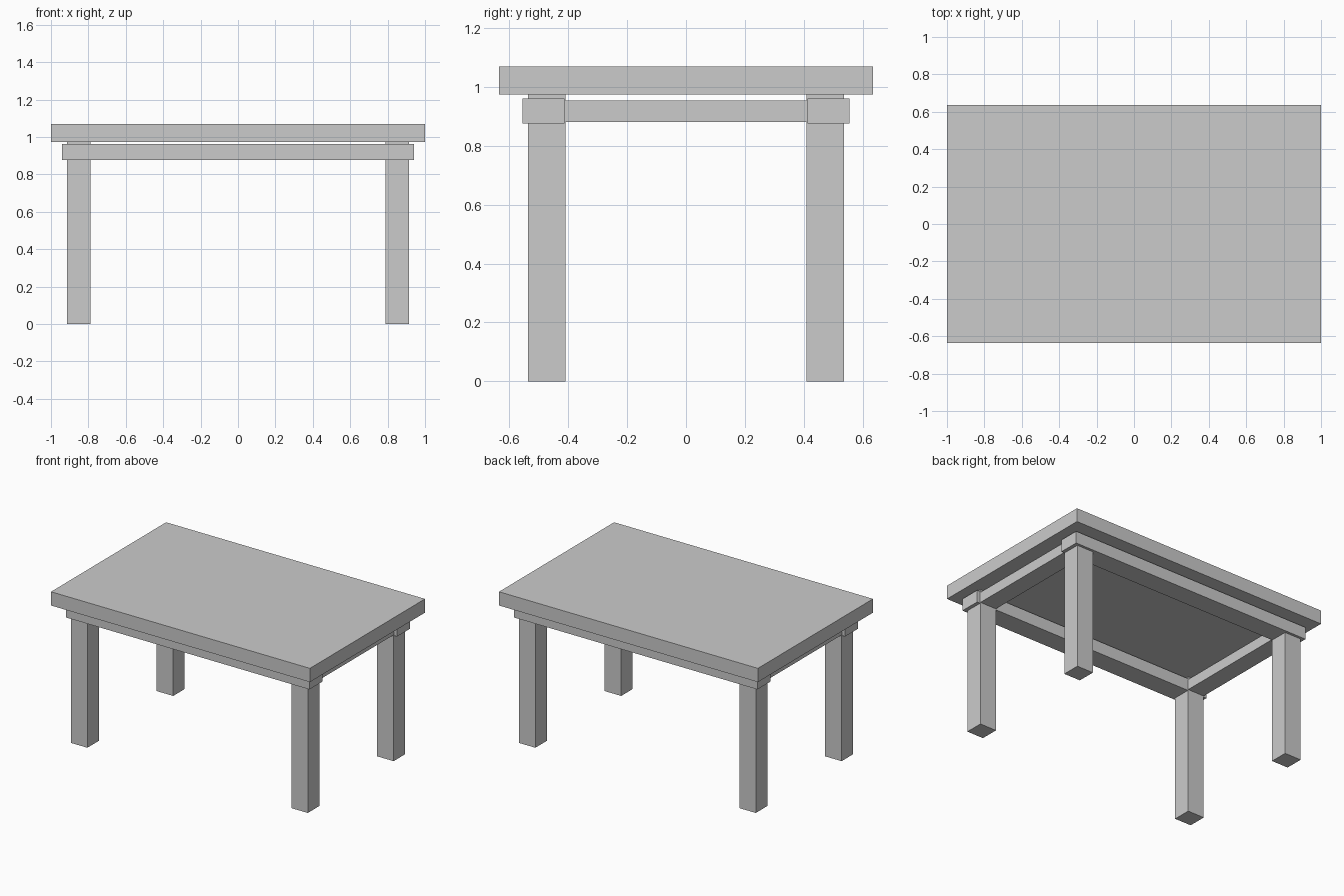
import bpy

if "Cube" in bpy.data.objects:
    bpy.data.objects.remove(bpy.data.objects["Cube"])


def box(name, x0, x1, y0, y1, z0, z1):
    bpy.ops.mesh.primitive_cube_add(
        size=1, location=((x0 + x1) / 2, (y0 + y1) / 2, (z0 + z1) / 2))
    ob = bpy.context.object
    ob.name = name
    ob.scale = (x1 - x0, y1 - y0, z1 - z0)
    bpy.ops.object.transform_apply(location=True, rotation=True, scale=True)
    return ob


def mirror(ob, x, y):
    m = ob.modifiers.new("Mirror", 'MIRROR')
    m.use_axis = (x, y, False)
    m.use_mirror_merge = False


# Slab top
box("tabletop", -1, 1, -0.635, 0.635, 0.974, 1.07)

# Four square legs
mirror(box("legs", 0.788, 0.915, 0.41, 0.537, 0, 0.974), True, True)

# Long rails wrap the legs at front and back
mirror(box("long_rails", -0.94, 0.94, 0.412, 0.555, 0.876, 0.961), False, True)

# Slightly thinner short rails run between the legs
mirror(box("short_rails", 0.788, 0.915, -0.42, 0.42, 0.881, 0.954), True, False)

# Work around transform_apply moving origins: geometry is already in world space
for ob in bpy.data.objects:
    ob.location = (0, 0, 0)
